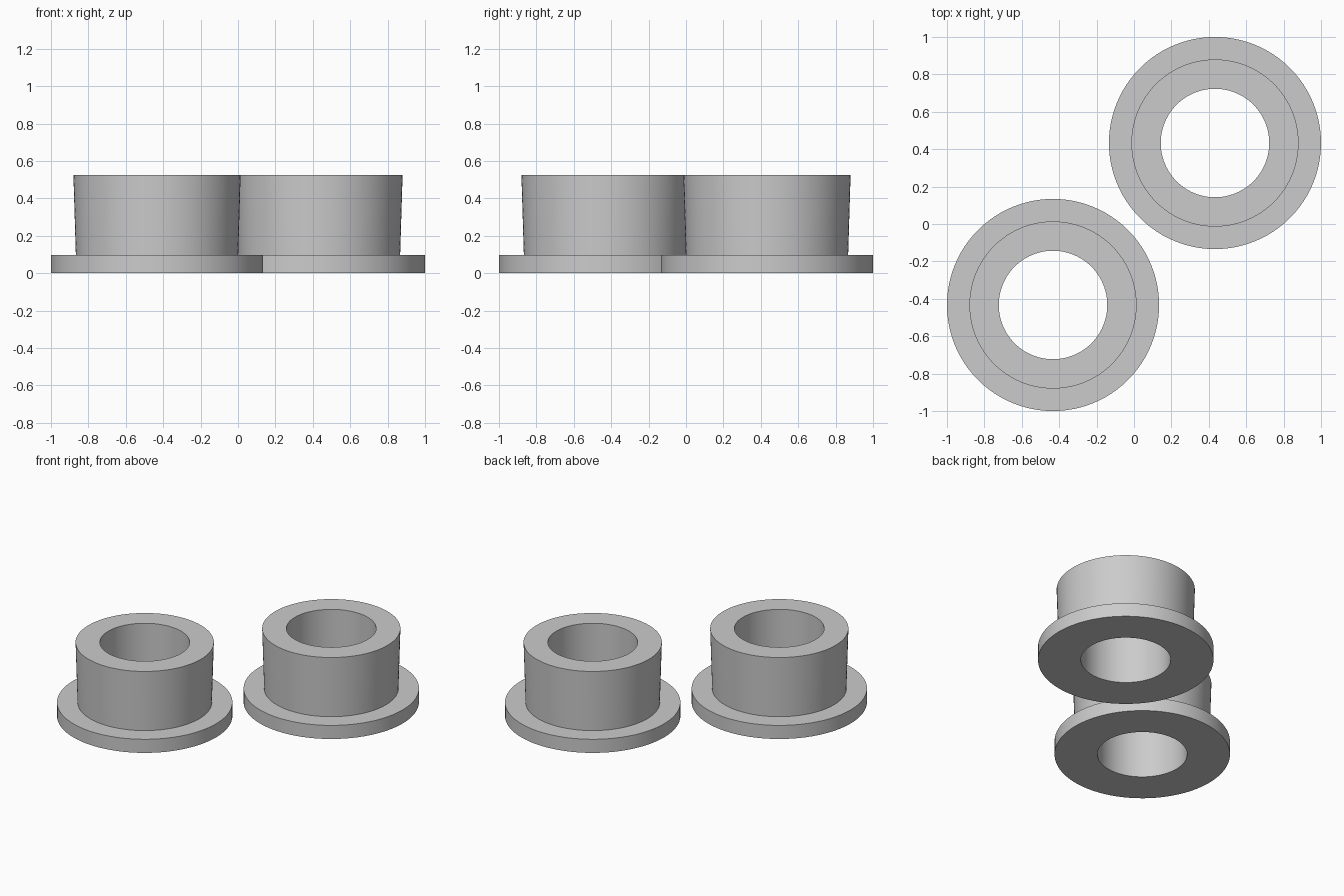
import bpy, bmesh, math

if "Cube" in bpy.data.objects:
    bpy.data.objects.remove(bpy.data.objects["Cube"])

grey = bpy.data.materials.new("light grey")
grey.diffuse_color = (0.6, 0.6, 0.6, 1)
grey.use_nodes = True
grey.node_tree.nodes["Principled BSDF"].inputs["Base Color"].default_value = grey.diffuse_color

SEGMENTS = 96
# Closed cross-section (radius, height): bore, flange, slightly flared collar
PROFILE = [(0.29, 0), (0.567, 0), (0.567, 0.097),
           (0.434, 0.097), (0.447, 0.525), (0.29, 0.525)]


def flanged_bushing(name, x, y):
    """Revolve the cross-section into a hollow flanged bushing."""
    bm = bmesh.new()
    rings = []
    for i in range(SEGMENTS):
        a = 2 * math.pi * i / SEGMENTS
        rings.append([bm.verts.new((r * math.cos(a), r * math.sin(a), z))
                      for r, z in PROFILE])
    for i, ring in enumerate(rings):
        following = rings[(i + 1) % SEGMENTS]
        for j in range(len(PROFILE)):
            k = (j + 1) % len(PROFILE)
            bm.faces.new((ring[j], following[j], following[k], ring[k]))
    bmesh.ops.recalc_face_normals(bm, faces=bm.faces)
    mesh = bpy.data.meshes.new(name)
    bm.to_mesh(mesh)
    bm.free()
    mesh.materials.append(grey)
    obj = bpy.data.objects.new(name, mesh)
    obj.location = (x, y, 0)
    bpy.context.collection.objects.link(obj)
    # Smooth round walls, crisp rims
    bpy.ops.object.select_all(action='DESELECT')
    obj.select_set(True)
    bpy.context.view_layer.objects.active = obj
    bpy.ops.object.shade_smooth_by_angle(angle=math.radians(30))


# Two identical bushings set diagonally
flanged_bushing("front_left_bushing", -0.433, -0.433)
flanged_bushing("back_right_bushing", 0.433, 0.433)
